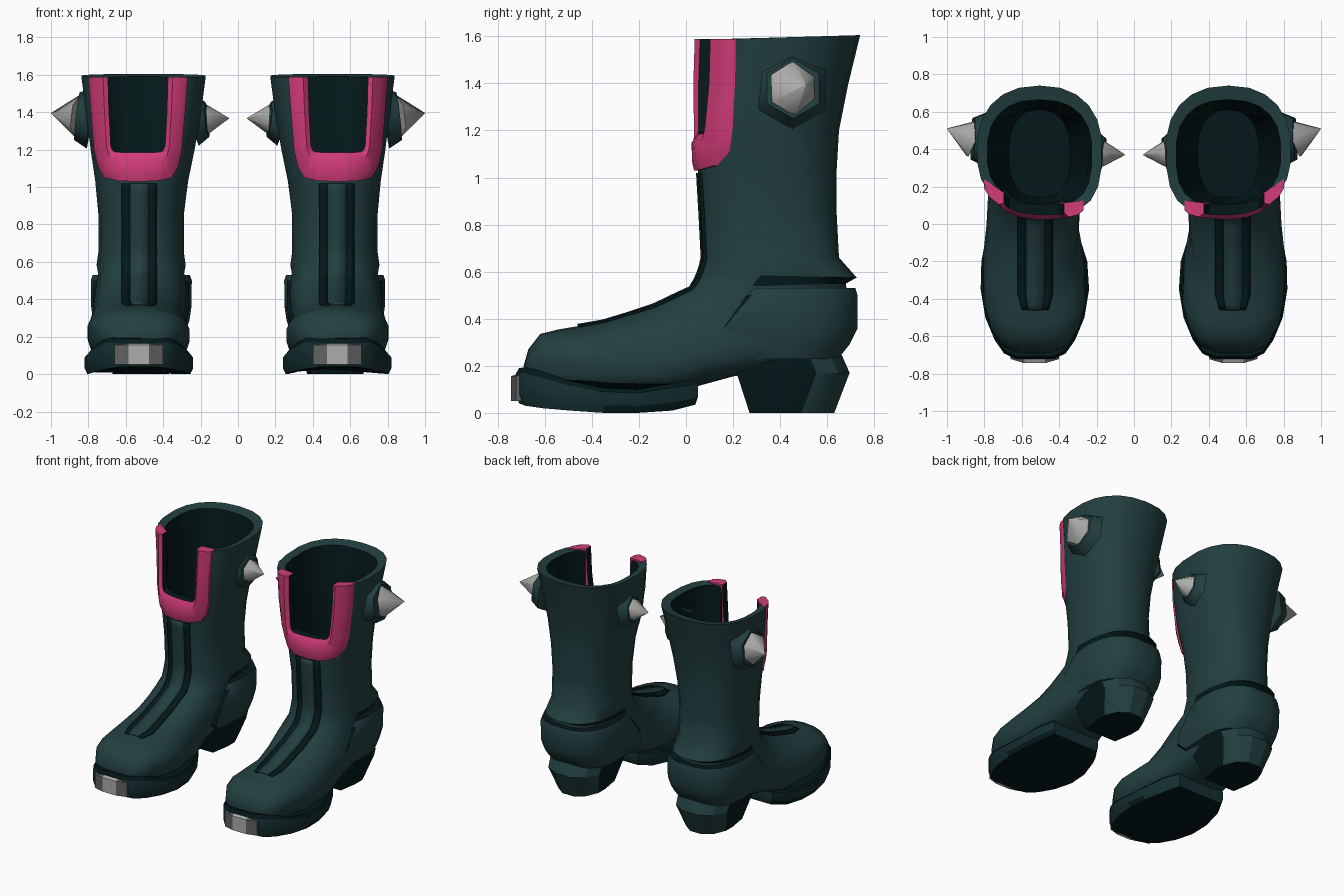
import bpy, bmesh, math
from mathutils import Vector
from mathutils.bvhtree import BVHTree

if "Cube" in bpy.data.objects:
    bpy.data.objects.remove(bpy.data.objects["Cube"])


def material(name, rgb):
    m = bpy.data.materials.new(name)
    m.diffuse_color = (*rgb, 1)
    m.use_nodes = True
    m.node_tree.nodes["Principled BSDF"].inputs["Base Color"].default_value = m.diffuse_color
    return m


TEAL = material("teal leather", (0.016, 0.050, 0.051))
DARK = material("dark lining", (0.0013, 0.0095, 0.010))
SOLE = material("sole rubber", (0.007, 0.028, 0.029))
PINK = material("pink trim", (0.64, 0.045, 0.185))
STEEL = material("light metal", (0.42, 0.42, 0.41))
GREY = material("grey metal", (0.12, 0.12, 0.12))


def build(name, verts, faces, mats, angle=40, mirror=True):
    """Mesh object in world coordinates, mirrored into the second boot."""
    me = bpy.data.meshes.new(name)
    me.from_pydata([tuple(v) for v in verts], [], faces)
    bm = bmesh.new()
    bm.from_mesh(me)
    bmesh.ops.recalc_face_normals(bm, faces=bm.faces)
    bm.to_mesh(me)
    bm.free()
    ob = bpy.data.objects.new(name, me)
    bpy.context.collection.objects.link(ob)
    for m in mats:
        me.materials.append(m)
    if mirror:
        finish(ob, angle)
    return ob


def finish(ob, angle):
    bpy.ops.object.select_all(action='DESELECT')
    ob.select_set(True)
    bpy.context.view_layer.objects.active = ob
    bpy.ops.object.shade_smooth_by_angle(angle=math.radians(angle))
    mod = ob.modifiers.new("pair", 'MIRROR')
    mod.mirror_object = ORIGIN


def loft(rings):
    """Skin equal closed rings and cap both ends."""
    n = len(rings[0])
    verts = [p for r in rings for p in r]
    faces = [(i * n + j, i * n + (j + 1) % n, (i + 1) * n + (j + 1) % n, (i + 1) * n + j)
             for i in range(len(rings) - 1) for j in range(n)]
    last = (len(rings) - 1) * n
    return verts, faces + [tuple(range(n))[::-1], tuple(range(last, last + n))]


N = 22


def section(fy, fz, by, bz, hw, cx, front_pow=2.5, back_pow=2.4, skew=0):
    """Rounded section between a front and a back point; skew turns its front."""
    pts = []
    for k in range(N):
        t = 2 * math.pi * k / N
        c, s = math.cos(t), math.sin(t)
        e = 2 / (front_pow if c > 0 else back_pow)
        a = math.copysign(abs(c) ** e, c)
        b = math.copysign(abs(s) ** e, s)
        pts.append(Vector((cx + hw * b,
                           (fy + by) / 2 + (fy - by) / 2 * a + skew * hw * b * max(a, 0),
                           (fz + bz) / 2 + (fz - bz) / 2 * a)))
    return pts


ORIGIN = bpy.data.objects.new("mirror_centre", None)
bpy.context.collection.objects.link(ORIGIN)
ORIGIN.hide_render = True

# Boot body: inner floor, up the lining, over the rim, down the shaft, out to the toe
LINING = [(.14, .72, .61, .72, .165, .505), (.105, 1.2, .615, 1.2, .235, .505),
          (.115, 1.575, .665, 1.59, .28, .505, 3, 2.4, .12)]
SHAFT = [(.062, 1.585, .74, 1.605, .335, .505, 2.8, 2.3, .12),
         (.055, 1.40, .69, 1.40, .31, .505, 2.8, 2.3, .12),
         (.045, 1.2, .65, 1.2, .28, .51, 2.7, 2.4, .06),
         (.05, 1.03, .64, 1.03, .25, .515, 2.5, 2.4, 0),
         (.06, .85, .64, .85, .23, .518, 2.5, 2.4, 0),
         (.07, .65, .65, .66, .23, .518, 2.5, 2.4, 0)]
FOOT = [(.05, .59, .725, .575, .24, .518), (.02, .53, .68, .55, .232, .518),
        (-.14, .455, .69, .38, .245, .52), (-.25, .42, .64, .23, .245, .53, 2.5, 2.6),
        (-.35, .388, .2, .155, .245, .545, 2.4, 3), (-.45, .37, 0, .10, .268, .538, 2.3, 3.5),
        (-.54, .355, -.25, .08, .272, .53, 2.3, 3.5), (-.62, .335, -.45, .08, .24, .53, 2.3, 3.5),
        (-.67, .27, -.58, .08, .19, .53, 2.5, 3.5), (-.69, .20, -.66, .10, .12, .53)]
body = build("boot_body", *loft([section(*s) for s in LINING + SHAFT + FOOT]),
             [TEAL, DARK], mirror=False)
for p in body.data.polygons:
    seam = min(p.vertices) >= N * 9 and max(p.vertices) < N * 11 and p.center.y > .3
    p.material_index = int(max(p.vertices) < N * 3 or seam)
bm = bmesh.new()
bm.from_mesh(body.data)
surface = BVHTree.FromBMesh(bm)
bm.free()

# Front opening cut out of the shaft
MID = .535
box = [[(MID + x, y, z) for x, y in ((-.165, -.3), (.165, -.3), (.165, .25), (-.165, .25))]
       for z in (1.17, 2)]
cutter = build("opening_cutter", *loft(box), [DARK], mirror=False)
cutter.hide_render = True
mod = body.modifiers.new("opening", 'BOOLEAN')
mod.object, mod.operation, mod.solver = cutter, 'DIFFERENCE', 'EXACT'
bpy.context.view_layer.objects.active = body
bpy.ops.object.modifier_apply(modifier="opening")
bpy.data.objects.remove(cutter)
finish(body, 40)


def shaft_y(x, z):
    """Front surface of the shaft at x and z."""
    for a, b in zip(SHAFT, SHAFT[1:]):
        if z >= b[1]:
            break
    t = min(1, max(0, (a[1] - z) / (a[1] - b[1])))
    f, _, bk, _, hw, cx, power, _, skew = [p + (q - p) * t for p, q in zip(a, b)]
    r = min(1, abs(x - cx) / hw)
    h = (1 - r ** power) ** (1 / power)
    return (f + bk) / 2 - (bk - f) / 2 * h + skew * (x - cx) * h


# Pink trim around the opening, dark on the inner edge
half = [(-.16, 1.588, -.266, 1.588), (-.155, 1.4, -.252, 1.4), (-.145, 1.22, -.236, 1.2),
        (-.135, 1.195, -.216, 1.11), (-.12, 1.187, -.18, 1.05), (-.06, 1.185, -.10, 1.032)]
path = half + [(0, 1.185, 0, 1.03)] + [(-a, b, -c, d) for a, b, c, d in half[::-1]]
rings = []
for ix, iz, ox, oz in path:
    ring = []
    for t, off in ((0, .058), (0, .004), (.25, -.022), (.75, -.024), (1, -.016), (1, .035)):
        x, z = MID + ix + (ox - ix) * t, iz + (oz - iz) * t
        ring.append((x, shaft_y(x, z) + off, z))
    rings.append(ring)
trim = build("opening_trim", *loft(rings), [PINK, DARK])
for p in trim.data.polygons[:-2]:
    p.material_index = int(p.index % 6 == 0)


# Stripes laid along the front of the shaft and instep
CENTRE = [(.05, 1.02, 0), (.06, .85, 0), (.07, .66, -.2), (.02, .53, -1.2),
          (-.14, .455, -2.5), (-.35, .385, -4), (-.46, .37, -4)]


def stripe(name, x0, x1, lift, mat):
    verts, steps = [], 4
    pairs = [[p + (q - p) * k / steps for p, q in zip(a, b)]
             for a, b in zip(CENTRE, CENTRE[1:]) for k in range(steps)] + [CENTRE[-1]]
    for i, (y, z, d) in enumerate(pairs):
        inward = Vector((0, 1, d)).normalized()
        pinch = 1 - .25 * max(0, i - len(pairs) + 4) / 3
        for x in (x0, x1):
            start = Vector((.528 + x * pinch, y, z)) - inward * .25
            hit = surface.ray_cast(start, inward)[0]
            verts.append(hit - inward * lift)
    n = len(verts) // 2
    ob = build(name, verts, [(2 * i, 2 * i + 1, 2 * i + 3, 2 * i + 2) for i in range(n - 1)], [mat])
    sol = ob.modifiers.new("thickness", 'SOLIDIFY')
    sol.thickness, sol.offset = .008, 0


stripe("stripe_inner", -.094, -.05, .004, DARK)
stripe("stripe_outer", .05, .094, .004, DARK)
stripe("stripe_ridge", -.05, .05, .008, TEAL)

# Raised heel counter with a dark seam along its upper edge
rings = []
for z, front, back, hw in ((.23, .14, .65, .24), (.29, .08, .70, .258), (.36, .11, .735, .268),
                           (.50, .23, .735, .27), (.53, .26, .725, .26)):
    right = [(hw - .06, front), (hw - .014, front + .05)]
    right += [(hw * math.cos(t) ** .8, .42 + (back - .42) * math.sin(t) ** .8)
              for t in (0, .35, .7, 1.05, 1.35)]
    pts = right + [(-x, y) for x, y in right[::-1]]
    rings.append([(.517 + x, y, z) for x, y in pts])
counter = build("heel_counter", *loft(rings), [TEAL, DARK])
for p in counter.data.polygons:
    p.material_index = int(p.normal.z > .8 or p.normal.y < -.5)

# Block heel: dark sides, teal back
rings = []
for z, front, back, hw in ((0, .27, .63, .15), (.17, .215, .695, .20), (.25, .195, .66, .205)):
    right = [(hw * .85, front), (hw, front + .14), (hw, back - .14),
             (hw * .75, back - .05), (hw * .3, back)]
    pts = right + [(-x, y) for x, y in right[::-1]]
    rings.append([(.52 + x, y, z) for x, y in pts])
heel = build("block_heel", *loft(rings), [DARK, TEAL], 30)
for p in heel.data.polygons:
    p.material_index = int(p.normal.y > .3)

# Front sole: bottom edge, side, dark welt on top
OUTLINE = [(-.722, .10, .04, .19), (-.692, .165, .03, .195), (-.62, .215, .02, .175),
           (-.5, .265, .01, .135), (-.35, .29, 0, .105), (-.2, .283, 0, .10),
           (-.05, .245, .01, .125), (.05, .19, .035, .14)]
rings = []
for level, scale in ((0, .95), (.3, 1), (.85, 1), (1, .95)):
    right = [(hw * scale, -.3 + (y + .3) * (scale + .02 if scale < 1 else 1),
              lo + (hi - lo) * level) for y, hw, lo, hi in OUTLINE]
    pts = right + [(-x, y, z) for x, y, z in right[::-1]]
    rings.append([(.53 + x + max(0, y + .25) * .06, y, z) for x, y, z in pts])
sole = build("front_sole", *loft(rings), [SOLE, DARK], 35)
for p in sole.data.polygons:
    p.material_index = int(abs(p.normal.z) > .4)

# Metal toe plate: light centre, grey sides
rings = [[(.53 + x, y + .06, .05), (.53 + x, y, .05), (.53 + x, y, .155), (.53 + x, y + .06, .18)]
         for x, y in ((-.13, -.722), (-.055, -.744), (.055, -.744), (.13, -.722))]
plate = build("toe_plate", *loft(rings), [GREY, STEEL], 10)
for p in plate.data.polygons:
    p.material_index = int(abs(p.center.x - .53) < .02)


# Spikes on hexagonal bosses
def cone(name, base, tip, r0, r1, mat, angle):
    base, tip = Vector(base), Vector(tip)
    axis = (tip - base).normalized()
    side = axis.cross(Vector((0, 0, 1))).normalized()
    up = side.cross(axis)
    rings = [[c + (side * math.cos(k * math.pi / 3 + math.pi / 6)
                   + up * math.sin(k * math.pi / 3 + math.pi / 6)) * r for k in range(6)]
             for c, r in ((base, r0), (tip, r1))]
    build(name, *loft(rings), [mat], angle)


cone("outer_boss", (.79, .452, 1.37), (.862, .455, 1.378), .165, .128, TEAL, 60)
cone("outer_spike", (.856, .458, 1.378), (1.0, .51, 1.395), .117, .001, STEEL, 70)
cone("inner_boss", (.225, .385, 1.355), (.165, .375, 1.362), .135, .095, TEAL, 60)
cone("inner_spike", (.165, .376, 1.362), (.047, .37, 1.368), .08, .001, STEEL, 70)
